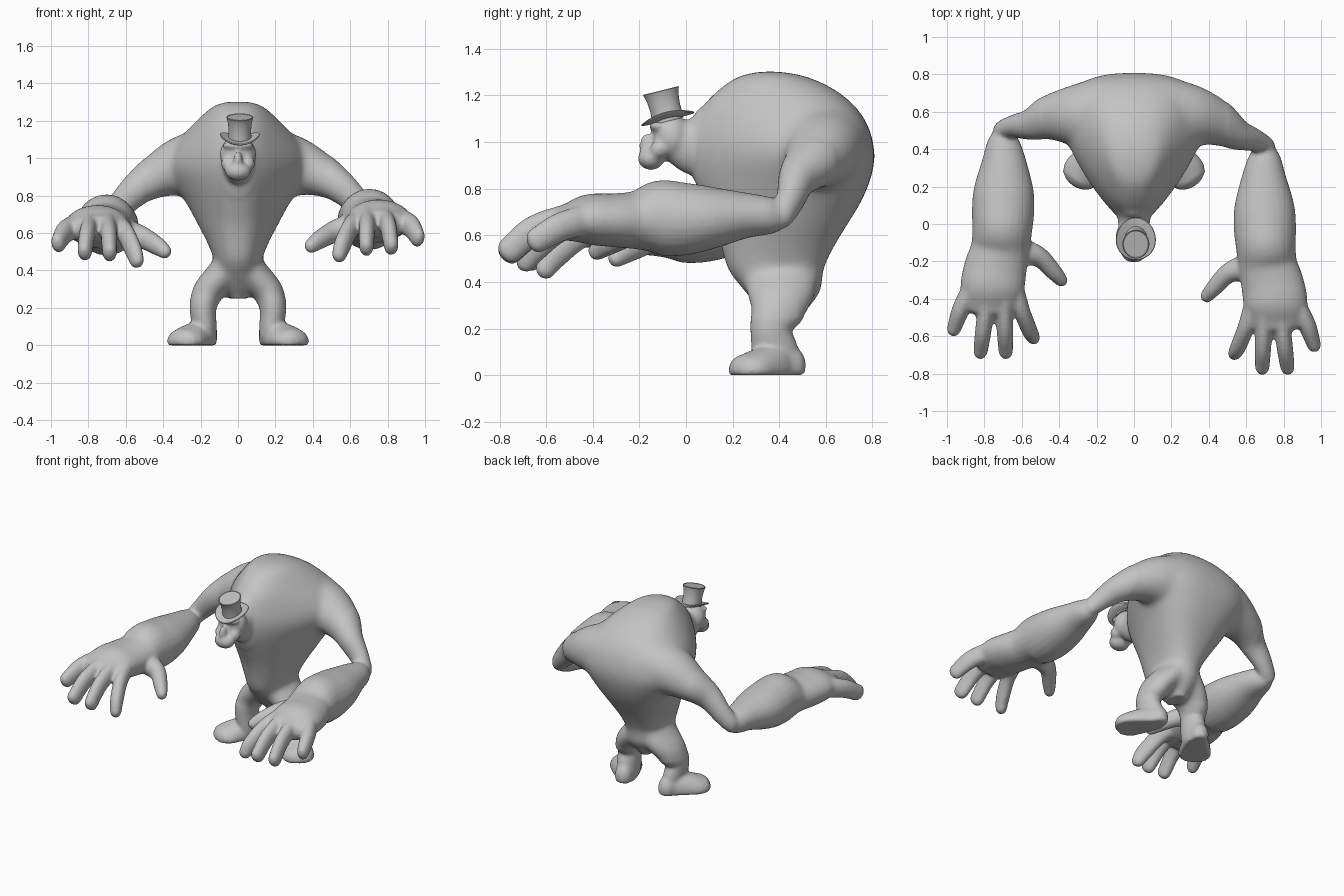
import bpy, bmesh, math
from mathutils import Vector, Matrix

cube = bpy.data.objects.get("Cube")
if cube:
    bpy.data.objects.remove(cube, do_unlink=True)

grey = bpy.data.materials.new("plain_grey")
grey.use_nodes = True
grey.diffuse_color = (0.55, 0.55, 0.55, 1)
grey.node_tree.nodes["Principled BSDF"].inputs["Base Color"].default_value = grey.diffuse_color


def make_object(name, bm):
    bmesh.ops.recalc_face_normals(bm, faces=bm.faces)
    mesh = bpy.data.meshes.new(name)
    bm.to_mesh(mesh)
    bm.free()
    obj = bpy.data.objects.new(name, mesh)
    bpy.context.collection.objects.link(obj)
    mesh.materials.append(grey)
    bpy.ops.object.select_all(action='DESELECT')
    obj.select_set(True)
    bpy.context.view_layer.objects.active = obj
    return obj


def spline(points, steps=5):
    """Smooth rows of numbers with a Catmull-Rom curve."""
    rows = [Vector(p) for p in points]
    rows = [rows[0] * 2 - rows[1]] + rows + [rows[-1] * 2 - rows[-2]]
    out = []
    for a, b, c, d in zip(rows, rows[1:], rows[2:], rows[3:]):
        for i in range(steps):
            t = i / steps
            out.append(b + (c - a) * t / 2 + (a * 2 - b * 5 + c * 4 - d) * t * t / 2
                       + (b * 3 - a - c * 3 + d) * t ** 3 / 2)
    return out + [rows[-2]]


def skin(bm, rings):
    """Close a stack of vertex rings into a solid."""
    n = len(rings[0])
    loops = [[bm.verts.new(co) for co in ring] for ring in rings]
    for a, b in zip(loops, loops[1:]):
        for i in range(n):
            bm.faces.new((a[i], a[(i + 1) % n], b[(i + 1) % n], b[i]))
    bm.faces.new(loops[0][::-1])
    bm.faces.new(loops[-1])


def tube(bm, points, hint=(0, 0, 1), n=24):
    """Limb through (x, y, z, half width, half height) rows, with round ends."""
    rows = spline(points)
    frames = []
    for i, row in enumerate(rows):
        ahead, behind = rows[min(i + 1, len(rows) - 1)], rows[max(i - 1, 0)]
        tangent = Vector((ahead - behind)[:3]).normalized()
        side = tangent.cross(Vector(hint)).normalized()
        frames.append((Vector(row[:3]), tangent, side, side.cross(tangent), row[3], row[4]))

    def ring(frame, angle=0.0):
        c, t, s, u, w, h = frame
        c = c + t * min(w, h) * math.sin(angle)
        k = math.cos(angle)
        return [c + s * w * k * math.cos(a) + u * h * k * math.sin(a)
                for a in (2 * math.pi * j / n for j in range(n))]

    caps = [math.radians(a) for a in (30, 60, 85)]
    skin(bm, [ring(frames[0], -a) for a in reversed(caps)]
         + [ring(f) for f in frames] + [ring(frames[-1], a) for a in caps])


def ball(bm, centre, radii):
    bmesh.ops.create_uvsphere(bm, u_segments=24, v_segments=16, radius=1,
                              matrix=Matrix.Translation(centre) @ Matrix.Diagonal((*radii, 1)))


body = bmesh.new()

# Torso: level sections (height, front, back, half width, taper), broad at the back
torso = [(.25, .34, .5, .05, 0), (.36, .25, .58, .1, 0), (.45, .18, .59, .125, .05),
         (.55, .15, .635, .163, .15), (.65, .12, .695, .21, .25), (.75, .075, .755, .255, .35),
         (.85, .03, .795, .305, .45), (.93, .01, .81, .34, .5), (1.0, .01, .803, .34, .5),
         (1.08, .035, .777, .305, .45), (1.16, .075, .72, .245, .35), (1.23, .145, .63, .185, .25),
         (1.28, .22, .52, .13, .1), (1.3, .3, .42, .07, 0), (1.303, .34, .39, .03, 0)]
rings = []
for z, front, back, width, taper in spline(torso):
    ring = []
    for j in range(48):
        a = 2 * math.pi * j / 48
        c, s = math.cos(a), math.sin(a)
        ring.append(Vector((width * math.copysign(abs(c) ** .8, c) * (1 + taper * s),
                            (front + back) / 2 + (back - front) / 2 * s, z)))
    rings.append(ring)
skin(body, rings)

# Neck and head
tube(body, [(0, .28, 1.02, .17, .2), (0, .12, .995, .11, .175),
            (0, .03, .985, .088, .13), (0, -.05, 1.0, .08, .09)])
ball(body, (0, -.06, 1.02), (.098, .083, .1))
ball(body, (0, -.15, .93), (.07, .057, .05))
ball(body, (0, -.115, 1.068), (.085, .045, .024))
ball(body, (0, -.165, .985), (.024, .036, .055))
for sx in (-1, 1):
    ball(body, (sx * .055, -.115, .97), (.036, .04, .04))

# Arms and legs; the right arm is held a little further back
shoulder = [(.15, .6, .99, .19, .18), (.31, .58, .955, .165, .16), (.44, .54, .91, .128, .118),
            (.55, .48, .845, .085, .088), (.64, .45, .76, .062, .07), (.695, .42, .7, .055, .06)]
forearm = [(.705, .415, .69, .05, .06), (.7, .36, .685, .085, .08), (.695, .25, .685, .12, .1),
           (.697, .1, .675, .16, .137), (.7, -.02, .67, .167, .158), (.705, -.12, .675, .16, .16),
           (.715, -.22, .665, .158, .125), (.74, -.32, .665, .168, .115),
           (.757, -.42, .668, .172, .108), (.762, -.51, .655, .158, .08)]
digits = [[(.62, -.23, .64, .08, .075), (.51, -.26, .605, .055, .06),
           (.43, -.34, .56, .045, .05), (.39, -.385, .53, .036, .04)],
          [(.635, -.44, .665, .05, .06), (.6, -.55, .625, .045, .06),
           (.56, -.65, .54, .043, .058), (.54, -.69, .48, .037, .045)],
          [(.695, -.48, .685, .045, .06), (.69, -.65, .62, .044, .062),
           (.686, -.762, .525, .039, .058)],
          [(.785, -.48, .685, .045, .06), (.805, -.65, .625, .044, .062),
           (.82, -.762, .53, .039, .058)],
          [(.865, -.42, .67, .05, .065), (.925, -.54, .635, .048, .063),
           (.962, -.645, .575, .038, .055)]]
leg = [(.05, .41, .42, .085, .16), (.11, .405, .35, .085, .15), (.165, .39, .28, .083, .122),
       (.187, .365, .2, .072, .09), (.18, .38, .11, .066, .1), (.175, .39, .06, .064, .1)]
foot = [(.17, .455, .045, .06, .085), (.185, .41, .04, .075, .095), (.225, .35, .03, .093, .095),
        (.265, .295, .022, .105, .085), (.285, .265, .02, .105, .075)]

for sx in (-1, 1):
    dy, dz = (.085, -.03) if sx < 0 else (0, 0)

    def placed(rows, shift=lambda x: 1):
        return [(sx * x, y + dy * shift(x), z + dz * shift(x), w, h) for x, y, z, w, h in rows]

    tube(body, placed(shoulder, lambda x: max(0, (x - .3) / .4)))
    tube(body, placed(forearm))
    for digit in digits:
        tube(body, placed(digit))
    tube(body, placed(leg, lambda x: 0), hint=(0, 1, 0))
    tube(body, placed(foot, lambda x: 0))

# Flat soles
for v in body.verts:
    v.co.z = max(v.co.z, 0)

# Fuse the anatomy into one soft skin
skin_obj = make_object("body", body)
remesh = skin_obj.modifiers.new("fuse", 'REMESH')
remesh.mode = 'VOXEL'
remesh.voxel_size = .01
bpy.ops.object.modifier_apply(modifier="fuse")

# Blend the trunk, shoulders and hips further than the hands and face
trunk = skin_obj.vertex_groups.new(name="trunk")
trunk.add([v.index for v in skin_obj.data.vertices
           if abs(v.co.x) < .5 and v.co.y > .06 and v.co.z > .25], 1, 'REPLACE')
for name, rounds, group in (("blend", 70, "trunk"), ("soften", 10, "")):
    smooth = skin_obj.modifiers.new(name, 'SMOOTH')
    smooth.factor = .5
    smooth.iterations = rounds
    smooth.vertex_group = group
    bpy.ops.object.modifier_apply(modifier=name)
bpy.ops.object.shade_smooth()


def lathe(name, profile, curl=0):
    """Turned hat part; curl lifts the left and right edges."""
    bm = bmesh.new()
    skin(bm, [[Vector((r * math.cos(a), 1.1 * r * math.sin(a), z + curl * (r * math.cos(a)) ** 2))
               for a in (2 * math.pi * j / 40 for j in range(40))] for r, z in profile])
    obj = make_object(name, bm)
    obj.location = (.01, -.078, 1.1)
    obj.rotation_euler.x = math.radians(14)
    bpy.ops.object.shade_smooth_by_angle(angle=math.radians(35))


# Top hat
lathe("hat_brim", [(.03, -.006), (.06, -.006), (.085, -.006), (.104, -.004), (.107, 0),
                   (.104, .004), (.085, .005), (.06, .006), (.03, .006)], curl=2.5)
lathe("hat_crown", [(.062, -.01), (.061, .02), (.06, .05), (.063, .085), (.068, .11),
                    (.072, .122), (.069, .125), (.066, .122)])
